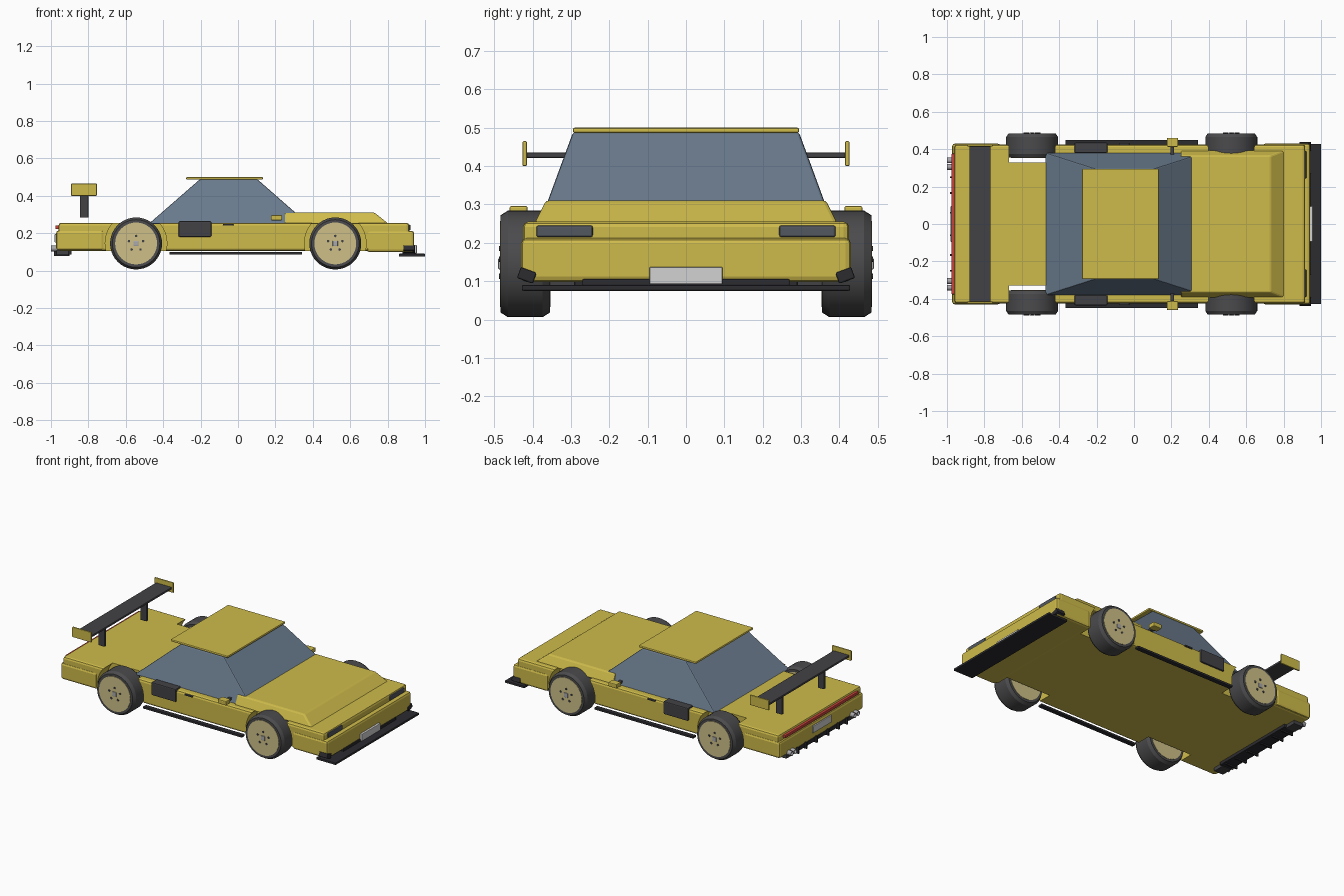
import bpy, bmesh, math
from mathutils import Vector, Matrix

if "Cube" in bpy.data.objects:
    bpy.data.objects.remove(bpy.data.objects["Cube"])


def colour(name, r, g, b):
    m = bpy.data.materials.new(name)
    m.diffuse_color = (r, g, b, 1)
    m.use_nodes = True
    m.node_tree.nodes["Principled BSDF"].inputs["Base Color"].default_value = m.diffuse_color
    return m


YELLOW = colour("yellow paint", .62, .50, .07)
GLASS = colour("blue grey glass", .145, .2, .27)
CHARCOAL = colour("charcoal plastic", .055, .055, .062)
BLACK = colour("black trim", .025, .025, .03)
RUBBER = colour("tyre rubber", .07, .07, .074)
TAN = colour("tan wheel disc", .62, .53, .25)
RED = colour("red lamp", .58, .055, .045)
SMOKE = colour("smoked lamp", .085, .095, .115)
SILVER = colour("silver", .4, .4, .42)
WHITE = colour("plate white", .65, .65, .65)


def finish(name, bm, mat, bevel=0, segments=2):
    bmesh.ops.recalc_face_normals(bm, faces=bm.faces)
    me = bpy.data.meshes.new(name)
    bm.to_mesh(me)
    bm.free()
    me.materials.append(mat)
    ob = bpy.data.objects.new(name, me)
    bpy.context.collection.objects.link(ob)
    if bevel:
        mod = ob.modifiers.new("bevel", 'BEVEL')
        mod.width, mod.segments = bevel, segments
        mod.limit_method = 'ANGLE'
    return ob


def box(name, x, y, z, mat, bevel=0.0, roll=0):
    """Box given by its (min, max) ranges, optionally rolled about x."""
    bm = bmesh.new()
    bmesh.ops.create_cube(bm, size=1)
    bmesh.ops.scale(bm, verts=bm.verts, vec=(x[1] - x[0], y[1] - y[0], z[1] - z[0]))
    bmesh.ops.rotate(bm, verts=bm.verts, matrix=Matrix.Rotation(roll, 3, 'X'))
    bmesh.ops.translate(bm, verts=bm.verts, vec=Vector((sum(x), sum(y), sum(z))) / 2)
    return finish(name, bm, mat, bevel)


def pair(name, x, y, z, mat, bevel=0.0, roll=0):
    """The same box on the left and right sides."""
    box(name + "_left", x, y, z, mat, bevel, roll)
    box(name + "_right", x, (-y[1], -y[0]), z, mat, bevel, -roll)


def frustum(name, low, high, mat, bevel=0.0):
    """Each end is (x min, x max, half width, z)."""
    bm = bmesh.new()
    rings = []
    for x0, x1, w, z in (low, high):
        rings.append([bm.verts.new(p) for p in ((x0, -w, z), (x1, -w, z), (x1, w, z), (x0, w, z))])
    for ring in rings:
        bm.faces.new(ring)
    for i in range(4):
        j = (i + 1) % 4
        bm.faces.new((rings[0][i], rings[0][j], rings[1][j], rings[1][i]))
    return finish(name, bm, mat, bevel)


def lathe(name, centre, profile, mat, sides=40, axis='Y'):
    """Closed solid turned about an axis; profile is (radius, offset)."""
    bm = bmesh.new()
    rings = []
    for r, o in profile:
        ring = []
        for i in range(sides):
            a = math.tau * i / sides
            c, s = r * math.cos(a), r * math.sin(a)
            p = (c, o, s) if axis == 'Y' else (o, c, s)
            ring.append(bm.verts.new(Vector(centre) + Vector(p)))
        rings.append(ring)
    for a, b in zip(rings, rings[1:]):
        for i in range(sides):
            j = (i + 1) % sides
            f = bm.faces.new((a[i], a[j], b[j], b[i]))
            f.smooth = True
    bm.faces.new(rings[0])
    bm.faces.new(rings[-1])
    bm.normal_update()
    for e in bm.edges:
        if len(e.link_faces) == 2 and e.calc_face_angle(0) > .5:
            e.smooth = False
    return finish(name, bm, mat)


# Body shell with open-topped wheel arches
body = box("body", (-.96, .915), (-.425, .425), (.105, .255), YELLOW, .014)
WHEELS = (("rear", -.545), ("front", .52))
for end, wx in WHEELS:
    for side, s in (("left", 1), ("right", -1)):
        cut = lathe(f"{end}_{side}_arch_cutter", (wx, s * .43, .145),
                    ((.165, -.1), (.165, .1)), YELLOW, 48)
        cut.hide_render = True
        cut.hide_viewport = True
        cut.display_type = 'WIRE'
        mod = body.modifiers.new("arch", 'BOOLEAN')
        mod.operation, mod.solver, mod.object = 'DIFFERENCE', 'EXACT', cut

# Bumpers and bonnet
box("front_bumper", (.69, .942), (-.43, .43), (.098, .212), YELLOW, .014)
box("rear_bumper", (-.972, -.715), (-.43, .43), (.108, .215), YELLOW, .014)
frustum("bonnet", (.25, .805, .395, .25), (.25, .73, .365, .31), YELLOW, .008)

# Cabin glass and roof
frustum("cabin_glass", (-.477, .375, .382, .25), (-.205, .105, .295, .487), GLASS, .006)
box("roof", (-.277, .133), (-.295, .295), (.486, .5), YELLOW, .005)

# Wheels
for end, wx in WHEELS:
    for side, s in (("left", 1), ("right", -1)):
        name, c = f"{end}_{side}", (wx, s * .419, .145)
        lathe(name + "_tyre", c, ((.115, -.064), (.127, -.064), (.139, -.045),
                                  (.139, .045), (.127, .064), (.115, .064)), RUBBER)
        lathe(name + "_disc", c, ((.112, -.066), (.112, .066)), TAN)
        ys = sorted((s * .48, s * .49))
        box(name + "_hub", (wx - .014, wx + .014), ys, (.131, .159), SILVER, .003)
        for i in range(5):
            a = math.tau * i / 5 + math.pi / 2
            lathe(f"{name}_bolt_{i}", (wx + .04 * math.cos(a), s * .484, .145 + .04 * math.sin(a)),
                  ((.007, -.004), (.007, .004)), CHARCOAL, 8)

# Rear wing
box("wing", (-.88, -.766), (-.418, .418), (.421, .435), CHARCOAL, .004)
pair("wing_endplate", (-.892, -.755), (.415, .426), (.4, .465), YELLOW, .003)
pair("wing_strut", (-.845, -.8), (.205, .225), (.283, .425), CHARCOAL, .003)

# Nose: lamps, canards, splitter and plate
pair("headlight", (.878, .922), (.243, .39), (.215, .245), SMOKE, .005)
pair("bumper_canard", (.885, .946), (.393, .437), (.1, .13), BLACK, .004, roll=.35)
box("front_splitter", (.86, 1.0), (-.428, .428), (.075, .09), BLACK, .004)
box("front_intake", (.88, .946), (-.27, .27), (.088, .105), BLACK, .003)
box("front_plate", (.94, .956), (-.095, .095), (.092, .137), WHITE, .003)

# Tail: lamp bar, plate, diffuser and exhausts
box("tail_lamp", (-.95, -.903), (-.376, .376), (.222, .246), RED, .004)
box("tail_lamp_back", (-.976, -.94), (-.376, .376), (.222, .242), RED, .004)
box("rear_plate", (-.98, -.968), (-.095, .095), (.15, .195), WHITE, .003)
box("diffuser", (-.972, -.89), (-.29, .29), (.086, .112), BLACK, .003)
for i, y in enumerate((.06, .165, .25)):
    pair(f"diffuser_fin_{i}", (-.985, -.9), (y - .005, y + .005), (.078, .118), BLACK)
for side, s in (("left", 1), ("right", -1)):
    for i, y in enumerate((.305, .34)):
        lathe(f"exhaust_{side}_{i}", (-.97, s * y, .118),
              ((.015, .03), (.015, -.03), (.011, -.03), (.011, -.015)), SILVER, 16, 'X')
pair("exhaust_mount", (-.972, -.905), (.285, .36), (.083, .108), CHARCOAL, .003)

# Sides: skirts, intakes, handles and mirrors
pair("side_skirt", (-.367, .343), (.42, .45), (.085, .1), BLACK, .004)
pair("side_intake", (-.318, -.142), (.38, .435), (.18, .264), CHARCOAL, .006)
pair("door_handle", (-.08, -.025), (.42, .433), (.241, .25), CHARCOAL, .002)
pair("mirror_stem", (.195, .215), (.36, .425), (.268, .282), CHARCOAL)
pair("mirror", (.176, .236), (.413, .46), (.268, .296), YELLOW, .005)
